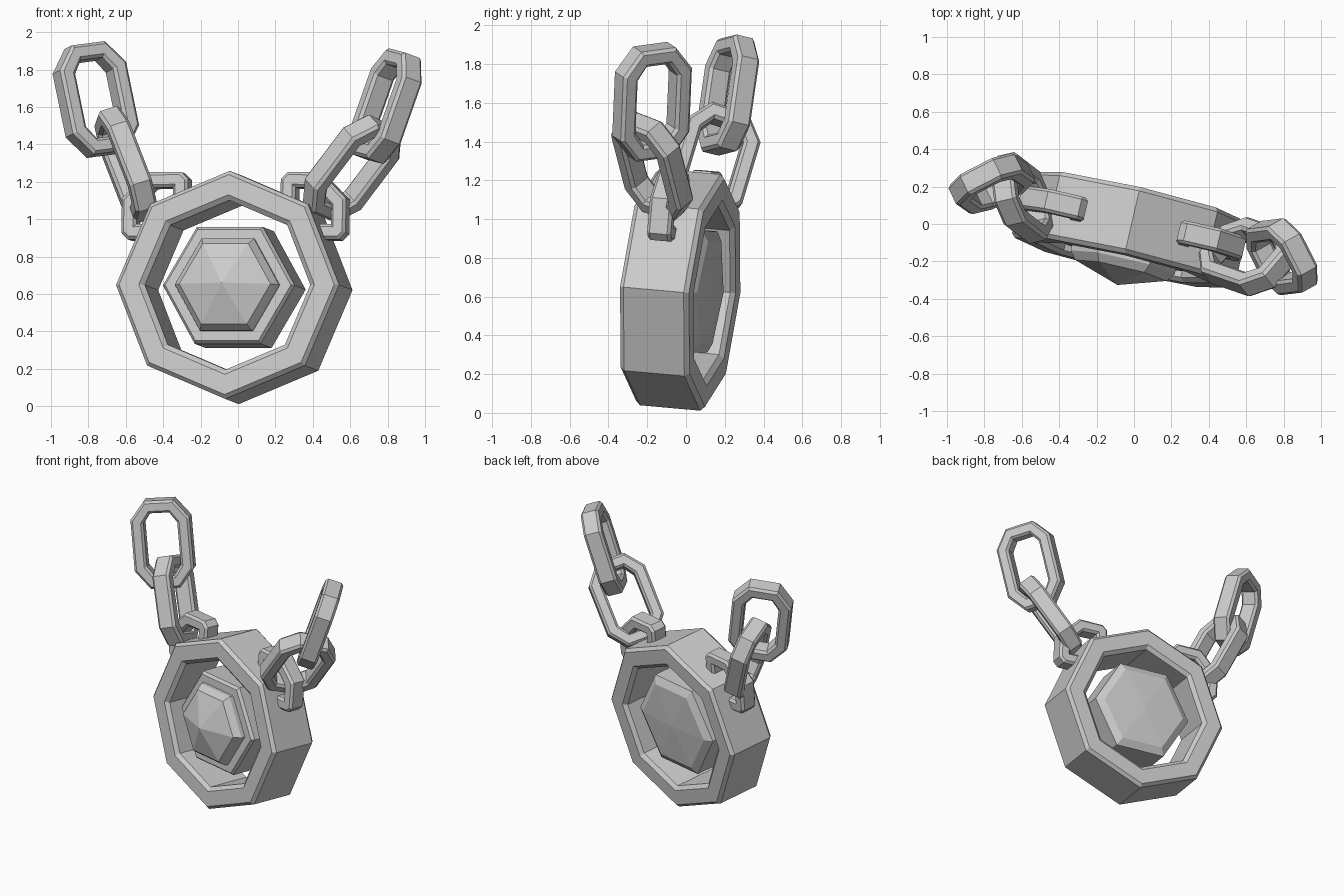
import bpy, bmesh
from math import sin, cos, pi, radians
from mathutils import Matrix, Vector

if "Cube" in bpy.data.objects:
    bpy.data.objects.remove(bpy.data.objects["Cube"])


def loft(name, loops, matrix, closed=False):
    """Bridge loops of local points; closed joins last to first, otherwise ends are fanned to a point."""
    bm = bmesh.new()
    rows = [[bm.verts.new(matrix @ Vector(p)) for p in loop] for loop in loops]
    pairs = list(zip(rows, rows[1:])) + ([(rows[-1], rows[0])] if closed else [])
    for a, b in pairs:
        n = max(len(a), len(b))
        for i in range(n):
            j = (i + 1) % n
            if len(a) == 1:
                bm.faces.new((a[0], b[j], b[i]))
            elif len(b) == 1:
                bm.faces.new((a[i], a[j], b[0]))
            else:
                bm.faces.new((a[i], a[j], b[j], b[i]))
    bmesh.ops.recalc_face_normals(bm, faces=bm.faces)
    mesh = bpy.data.meshes.new(name)
    bm.to_mesh(mesh)
    bm.free()
    obj = bpy.data.objects.new(name, mesh)
    bpy.context.collection.objects.link(obj)
    return obj


def polygon(n, r, depth, start=0.0):
    if r == 0:
        return [(0, depth, 0)]
    return [(r * cos(start + 2 * pi * i / n), depth, r * sin(start + 2 * pi * i / n)) for i in range(n)]


def bar_profile(width, thick, c):
    """Chamfered rectangle as (inward offset, depth)."""
    h = thick / 2
    return [(0, -h + c), (c, -h), (width - c, -h), (width, -h + c),
            (width, h - c), (width - c, h), (c, h), (0, h - c)]


def link(name, matrix, W=0.40, L=0.60, a=0.175, b=0.10, bar=0.085, thick=0.125):
    """Long eight-sided chain link: width on local x, length on local z."""
    loops = []
    for o, d in bar_profile(bar, thick, 0.016):
        x, z, a2, b2 = W / 2 - o, L / 2 - o, a - 0.35 * o, b - 0.4 * o
        loops.append([(x, d, -a2), (x, d, a2), (b2, d, z), (-b2, d, z),
                      (-x, d, a2), (-x, d, -a2), (-b2, d, -z), (b2, d, -z)])
    return loft(name, loops, matrix, closed=True)


def frame(centre, along, across):
    """Matrix from a centre, a length direction and a rough width direction."""
    z = Vector(along).normalized()
    x = Vector(across)
    x = (x - z * x.dot(z)).normalized()
    y = z.cross(x)
    m = Matrix((x, y, z)).transposed().to_4x4()
    return Matrix.Translation(centre) @ m


# Pendant frame: turned and leaning back slightly
pendant = (Matrix.Translation((-0.02, -0.03, 0.635))
           @ Matrix.Rotation(radians(-13), 4, 'Z') @ Matrix.Rotation(radians(-5), 4, 'X'))

# Octagonal pendant ring
loft("pendant_ring", [polygon(8, 0.612 - o, d, pi / 2) for o, d in
     [(0, -0.16), (0.022, -0.183), (0.13, -0.183), (0.158, -0.16),
      (0.158, 0.16), (0.13, 0.183), (0.022, 0.183), (0, 0.16)]], pendant, closed=True)

# Hexagonal setting with raised cut stone
loft("setting", [polygon(6, r, d) for r, d in
     [(0, -0.13), (0.28, -0.15), (0.345, -0.15), (0.362, -0.13), (0.362, 0.13),
      (0.305, 0.16), (0, 0.175)]], pendant)
loft("stone", [polygon(6, r, d) for r, d in
     [(0, -0.12), (0.285, -0.14), (0.285, -0.18), (0.25, -0.225), (0, -0.305)]], pendant)

# Short links sunk into the ring's upper corners
for side, s in (("left", -1), ("right", 1)):
    m = (pendant @ Matrix.Rotation(s * pi / 4, 4, 'Y') @ Matrix.Translation((0, 0, 0.615)))
    link(side + "_lower_link", m, W=0.46, L=0.31, a=0.025, b=0.10)

# Free hanging links: centre, length direction, width direction
for name, centre, along, across in [
    ("left_middle_link", (-0.60, 0.14, 1.29), (-0.35, 0.27, 0.90), (-0.12, 0.93, -0.3)),
    ("left_upper_link", (-0.76, 0.215, 1.64), (-0.20, 0.14, 0.97), (0.88, 0.45, 0.1)),
    ("right_middle_link", (0.61, -0.175, 1.27), (0.58, -0.20, 0.77), (0.59, 0.73, -0.32)),
    ("right_upper_link", (0.79, -0.175, 1.605), (0.33, 0.04, 0.94), (0.45, -0.87, -0.1)),
]:
    link(name, frame(centre, along, across))
